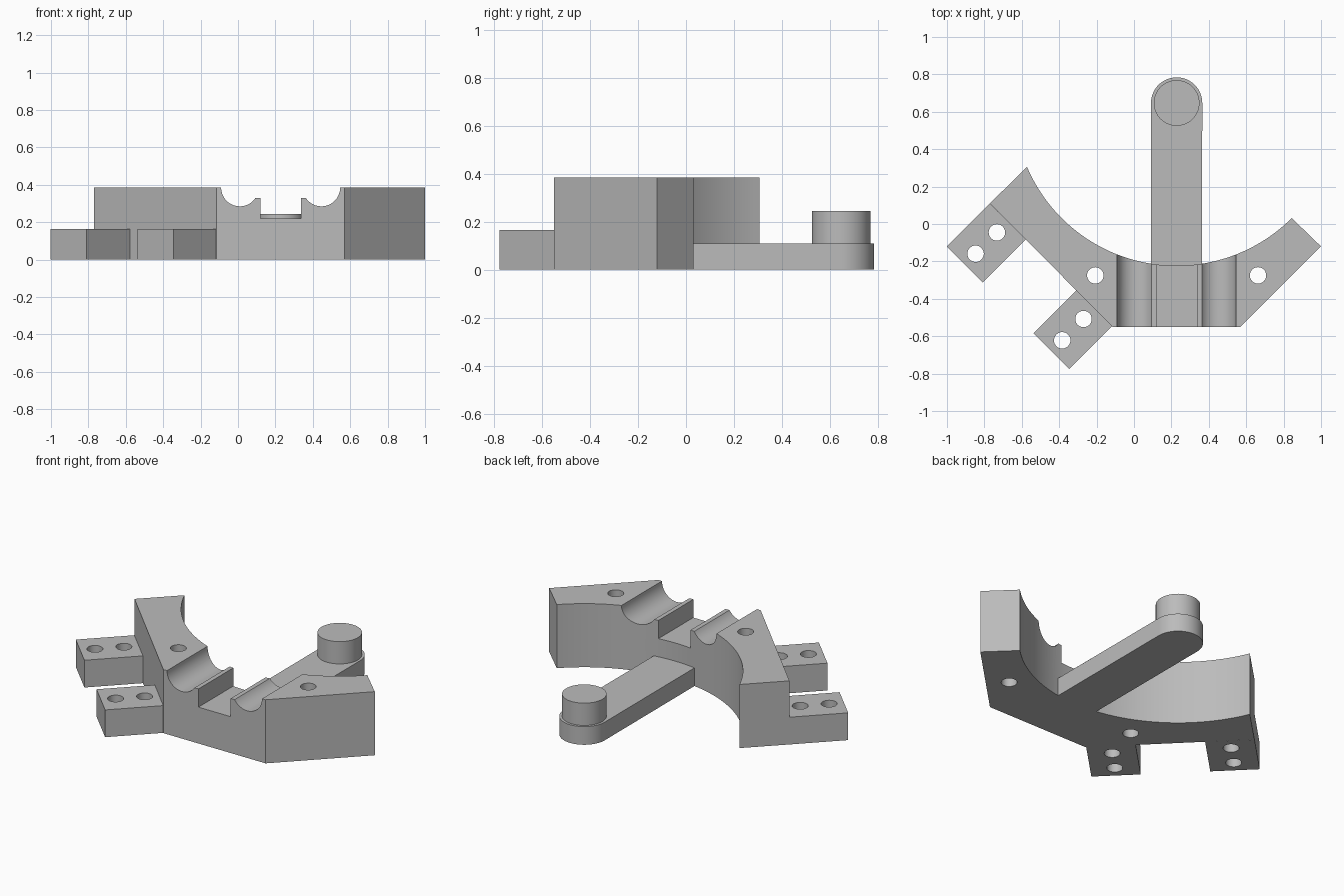
import bpy
import bmesh
from math import sin, cos, pi, radians, atan2, sqrt

cube = bpy.data.objects.get("Cube")
if cube:
    bpy.data.objects.remove(cube, do_unlink=True)

grey = bpy.data.materials.new("plain grey")
grey.use_nodes = True
grey.diffuse_color = (0.5, 0.5, 0.5, 1)
grey.node_tree.nodes["Principled BSDF"].inputs["Base Color"].default_value = (0.5, 0.5, 0.5, 1)

MID = 0.228             # x of the arm and groove symmetry line
PIVOT = (MID, 0.647)    # centre of the pin and of the concave wall
WALL_R = 0.87
HEIGHT = 0.385
HOLE_R = 0.044


def arc(centre, r, start, end, n=48):
    return [(centre[0] + r * cos(start + (end - start) * i / n),
             centre[1] + r * sin(start + (end - start) * i / n)) for i in range(n + 1)]


def prism(name, outline, low, high, along_y=False):
    """Extrude an outline from low to high along z, or along y."""
    bm = bmesh.new()
    verts = [bm.verts.new((a, low, b) if along_y else (a, b, low)) for a, b in outline]
    face = bm.faces.new(verts)
    moved = bmesh.ops.extrude_face_region(bm, geom=[face])["geom"]
    shift = (0, high - low, 0) if along_y else (0, 0, high - low)
    bmesh.ops.translate(bm, vec=shift, verts=[g for g in moved if isinstance(g, bmesh.types.BMVert)])
    bmesh.ops.recalc_face_normals(bm, faces=bm.faces)
    mesh = bpy.data.meshes.new(name)
    bm.to_mesh(mesh)
    bm.free()
    mesh.materials.append(grey)
    obj = bpy.data.objects.new(name, mesh)
    bpy.context.collection.objects.link(obj)
    return obj


def select(obj):
    bpy.ops.object.select_all(action="DESELECT")
    obj.select_set(True)
    bpy.context.view_layer.objects.active = obj


def cut(obj, cutter):
    cutter.hide_render = True
    select(obj)
    mod = obj.modifiers.new("cut", "BOOLEAN")
    mod.operation = "DIFFERENCE"
    mod.solver = "EXACT"
    mod.object = cutter
    bpy.ops.object.modifier_apply(modifier=mod.name)
    bpy.data.objects.remove(cutter, do_unlink=True)


def drill(obj, x, y):
    cut(obj, prism("hole_cutter", arc((x, y), HOLE_R, 0, 2 * pi, 32)[:-1], -0.1, 0.5))


def smooth(obj):
    select(obj)
    bpy.ops.object.shade_smooth_by_angle(angle=radians(30))


# Angled body with a concave back wall
right_tip, left_tip = (0.845, 0.03), (-0.575, 0.305)
start = atan2(right_tip[1] - PIVOT[1], right_tip[0] - PIVOT[0])
end = atan2(left_tip[1] - PIVOT[1], left_tip[0] - PIVOT[0])
front = [(-0.77, 0.11), (-0.115, -0.55), (0.57, -0.55), (1.0, -0.12)]
body = prism("body", front + arc(PIVOT, WALL_R, start, end, 64), 0, HEIGHT)

# Two round grooves with a square pocket between them
half = arc((0.01, HEIGHT), 0.1, pi, 2 * pi - 0.58, 32)
left = [(-0.09, 0.5)] + half + [(0.12, half[-1][1]), (0.12, 0.22)]
right = [(2 * MID - x, z) for x, z in reversed(left)]
cut(body, prism("groove_cutter", left + right, -0.7, 0.3, along_y=True))

# Bolt holes through the body
for x in (MID - 0.435, MID + 0.435):
    drill(body, x, -0.275)
smooth(body)

# Two low mounting tabs, each with two holes along its length
for name, cx, cy in (("rear_tab", -0.79, -0.102), ("front_tab", -0.327, -0.565)):
    u, v = 0.163 / sqrt(2), 0.136 / sqrt(2)
    outline = [(cx + a * u - b * v, cy + a * u + b * v)
               for a, b in ((1, 1), (-1, 1), (-1, -1), (1, -1))]
    tab = prism(name, outline, 0, 0.165)
    for side in (-1, 1):
        drill(tab, cx + side * 0.057, cy + side * 0.057)
    smooth(tab)

# Arm with a round end, meeting the concave wall
ARM_R = 0.137
spread = ARM_R / WALL_R
arm = prism("arm", arc(PIVOT, ARM_R, 0, pi)
            + arc(PIVOT, WALL_R, -pi / 2 - spread, -pi / 2 + spread, 12), 0, 0.11)
smooth(arm)

# Pin on the arm end
pin = prism("pin", arc(PIVOT, 0.122, 0, 2 * pi, 64)[:-1], 0.11, 0.245)
smooth(pin)
